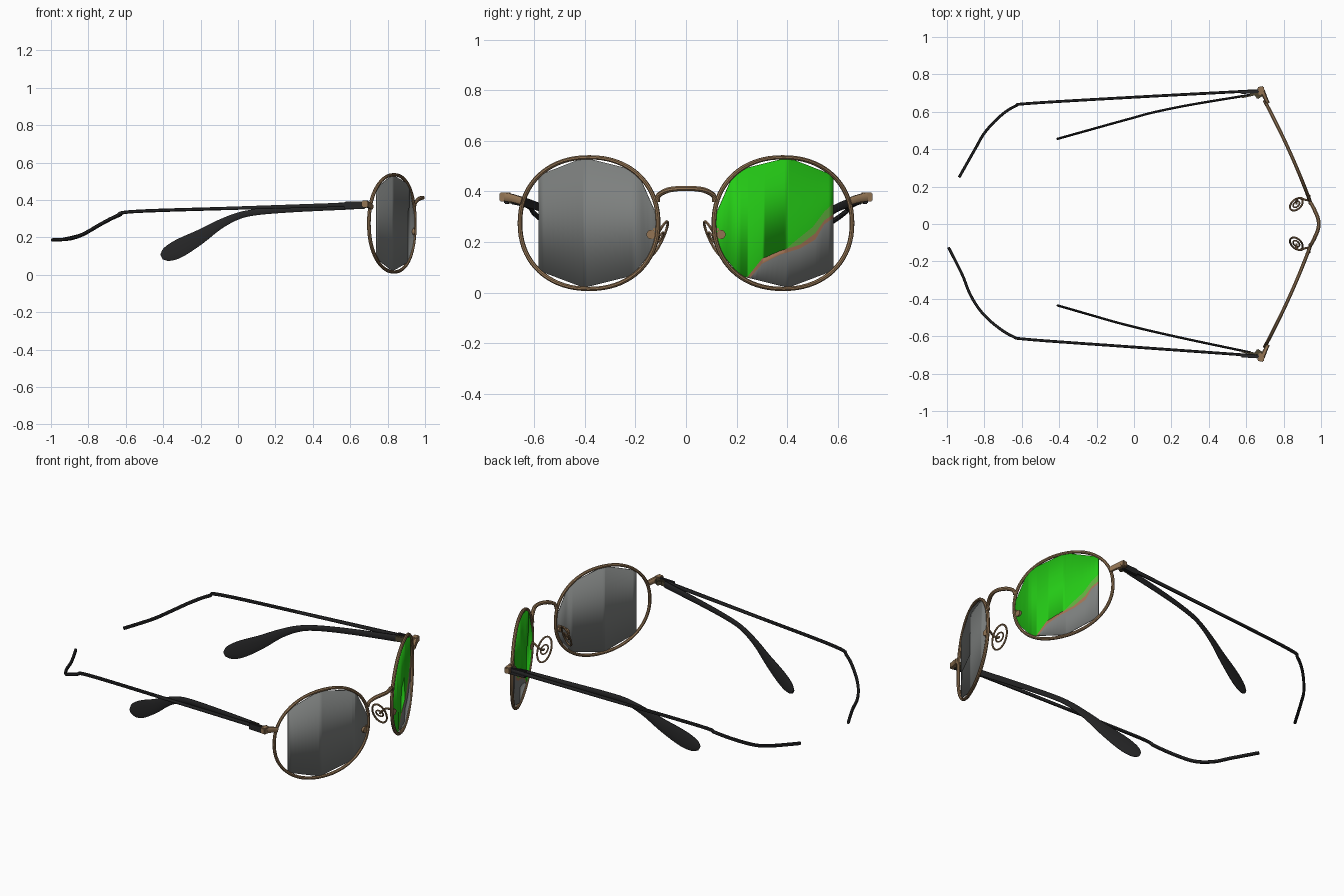
import bpy, bmesh, math
from mathutils import Vector

if "Cube" in bpy.data.objects:
    bpy.data.objects.remove(bpy.data.objects["Cube"])

def mat(name, r, g, b):
    m = bpy.data.materials.new(name)
    m.diffuse_color = (r, g, b, 1)
    m.use_nodes = True
    m.node_tree.nodes["Principled BSDF"].inputs["Base Color"].default_value = m.diffuse_color
    return m

bronze = mat("bronze", .29, .175, .088)
black = mat("soft_black", .02, .02, .021)
olive = mat("olive_brown", .075, .06, .03)
grey = mat("lens_grey", .205, .215, .21)
green = mat("lens_green", .018, .60, .008)
light_green = mat("lens_light_green", .12, .42, .05)
brown = mat("lens_brown", .36, .17, .09)

def finish(name, bm, mats, angle=40):
    bmesh.ops.recalc_face_normals(bm, faces=bm.faces)
    me = bpy.data.meshes.new(name)
    bm.to_mesh(me)
    bm.free()
    ob = bpy.data.objects.new(name, me)
    bpy.context.collection.objects.link(ob)
    for m in mats:
        me.materials.append(m)
    bpy.ops.object.select_all(action='DESELECT')
    ob.select_set(True)
    bpy.context.view_layer.objects.active = ob
    bpy.ops.object.shade_smooth_by_angle(angle=math.radians(angle))
    return ob

def smooth(pts, n=6):
    """Catmull-Rom through tuples of any length."""
    out = []
    for i in range(len(pts) - 1):
        a, b, c, d = (pts[max(i - 1, 0)], pts[i], pts[i + 1], pts[min(i + 2, len(pts) - 1)])
        for k in range(n):
            t = k / n
            out.append(tuple(.5 * (2 * q + (r - p) * t + (2 * p - 5 * q + 4 * r - s) * t * t
                                   + (3 * q - p - 3 * r + s) * t ** 3)
                             for p, q, r, s in zip(a, b, c, d)))
    return out + [tuple(pts[-1])]

def sweep(name, pts, m, up=(0, 0, 1), closed=False, sides=8, power=1.0):
    """pts: (x, y, z, height, thickness) with an oval cross-section."""
    bm, up, n, rings = bmesh.new(), Vector(up), len(pts), []
    for i, p in enumerate(pts):
        a = pts[(i - 1) % n] if closed else pts[max(i - 1, 0)]
        b = pts[(i + 1) % n] if closed else pts[min(i + 1, n - 1)]
        tan = (Vector(b[:3]) - Vector(a[:3])).normalized()
        side = tan.cross(up).normalized()
        v = side.cross(tan)
        ring = []
        for k in range(sides):
            w = 2 * math.pi * (k + .5) / sides
            c, s = math.cos(w), math.sin(w)
            c, s = (math.copysign(abs(q) ** power, q) for q in (c, s))
            ring.append(bm.verts.new(Vector(p[:3]) + side * c * p[4] / 2 + v * s * p[3] / 2))
        rings.append(ring)
    for i in range(n if closed else n - 1):
        r, q = rings[i], rings[(i + 1) % n]
        for k in range(sides):
            j = (k + 1) % sides
            bm.faces.new((r[k], r[j], q[j], q[k]))
    if not closed:
        bm.faces.new(rings[0])
        bm.faces.new(rings[-1])
    return finish(name, bm, [m])

def depth(y):
    """x of the slightly bowed, swept-back front plane."""
    u = abs(y) - .383
    return .822 - .45 * u + .012 * (1 - (u / .28) ** 2)

def lerp(table, y):
    if y <= table[0][0]:
        return table[0][1]
    for (a, p), (b, q) in zip(table, table[1:]):
        if y <= b:
            return p + (q - p) * (y - a) / (b - a)
    return table[-1][1]

# lens outline and painted boundaries as (y, z)
TOP = [(.118, .31), (.194, .482), (.403, .534), (.581, .464)]
BOT = [(.118, .215), (.145, .15), (.213, .067), (.403, .02), (.581, .087)]
B1 = [(.24, .0), (.245, .05), (.30, .115), (.37, .15), (.45, .175), (.51, .21), (.545, .27), (.581, .295)]
B2 = [(.23, .0), (.24, .06), (.30, .135), (.37, .165), (.45, .19), (.51, .235), (.545, .285), (.581, .31)]
B3 = [(.23, .0), (.24, .06), (.30, .135), (.39, .17), (.45, .22), (.50, .26), (.545, .32), (.581, .355)]

def lens(name, sgn, painted):
    bm = bmesh.new()
    tables = [BOT, B1, B2, B3, TOP] if painted else [BOT, TOP]
    ys = sorted({p[0] for t in tables for p in t} | {.118 + .463 * i / 24 for i in range(25)})
    cols = []
    for y in ys:
        lo, hi = lerp(BOT, y), lerp(TOP, y)
        zs = [min(max(lerp(t, y), lo), hi) for t in tables]
        cols.append([bm.verts.new((depth(y), sgn * y, z)) for z in zs])
    for a, b in zip(cols, cols[1:]):
        for k in range(len(tables) - 1):
            if a[k + 1].co.z - a[k].co.z + b[k + 1].co.z - b[k].co.z > 1e-5:
                f = bm.faces.new((a[k], b[k], b[k + 1], a[k + 1]))
                f.material_index = k
    bmesh.ops.remove_doubles(bm, verts=bm.verts, dist=1e-5)
    ob = finish(name, bm, [grey, brown, light_green, green] if painted else [grey])
    s = ob.modifiers.new("thickness", 'SOLIDIFY')
    s.thickness, s.offset = .005, 0

def block(name, centre, size, angle, m):
    bm = bmesh.new()
    bmesh.ops.create_cube(bm, size=1)
    for v in bm.verts:
        x, y, z = (v.co[i] * size[i] for i in range(3))
        c, s = math.cos(angle), math.sin(angle)
        v.co = (centre[0] + x * c - y * s, centre[1] + x * s + y * c, centre[2] + z)
    bmesh.ops.bevel(bm, geom=bm.edges[:], offset=.004, segments=2, affect='EDGES')
    finish(name, bm, [m])

lens("left_lens", -1, False)
lens("right_lens", 1, True)

for s, side in ((-1, "left"), (1, "right")):
    # rim
    rim = []
    for i in range(72):
        w = 2 * math.pi * i / 72
        c, q = (math.copysign(abs(f) ** (2 / 2.15), f) for f in (math.cos(w), math.sin(w)))
        y = .383 + .273 * c
        rim.append((depth(y), s * y, .275 + .26 * q, .02, .018))
    sweep(side + "_rim", rim, bronze, up=(1, s * .45, 0), closed=True)

    # end piece and hinge
    sweep(side + "_end_piece", smooth([(.715, s * .648, .362, .03, .02), (.70, s * .68, .372, .032, .024),
          (.685, s * .712, .378, .036, .03)], 4), bronze, power=.6)
    block(side + "_end_cap", (.68, s * .713, .378), (.034, .044, .036), s * .15, bronze)
    block(side + "_hinge_outer", (.625, s * .707, .372), (.11, .018, .042), s * .06, black)
    block(side + "_hinge_inner", (.615, s * .688, .370), (.085, .014, .034), s * .22, olive)
    block(side + "_hinge_knuckle", (.668, s * .69, .372), (.04, .03, .028), s * .6, olive)

    # nose pad: screw disc, wire arm, ring
    bm = bmesh.new()
    bmesh.ops.create_cone(bm, cap_ends=True, segments=20, radius1=.018, radius2=.018, depth=.016)
    for v in bm.verts:
        v.co = (.936 + v.co.z, s * (.138 + v.co.y), .23 + v.co.x)
    finish(side + "_pad_screw", bm, [bronze])
    sweep(side + "_pad_arm", smooth([(.945, s * .125, .25, .012, .012), (.915, s * .13, .245, .012, .012),
          (.885, s * .14, .235, .012, .012), (.868, s * .125, .22, .012, .012),
          (.87, s * .105, .215, .012, .012)]), bronze)
    ring = []
    for i in range(32):
        w = 2 * math.pi * i / 32
        c, q = math.cos(w), math.sin(w)
        ring.append((.868 + .034 * c, s * (.105 + .014 * c - .03 * q), .215 + .066 * q, .011, .011))
    sweep(side + "_pad_ring", ring, bronze, up=(-.35, s * .9, .38), closed=True, sides=6)
    inner = [(.868 + (p[0] - .868) * .5, s * .105 + (p[1] - s * .105) * .5,
              .215 + (p[2] - .215) * .35, .009, .009) for p in ring]
    sweep(side + "_pad_core", inner, bronze, up=(-.35, s * .9, .38), closed=True, sides=6)

# bridge
sweep("bridge", smooth([(.942, -.112, .36, .02, .02), (.948, -.108, .385, .02, .02), (.965, -.075, .404, .022, .022),
      (.982, -.035, .411, .022, .022), (.988, 0, .412, .022, .022), (.982, .035, .411, .022, .022),
      (.965, .075, .404, .022, .022), (.948, .108, .385, .02, .02), (.942, .112, .36, .02, .02)]), bronze)

# long temples: plan path (x, y) and shared height by x
HEIGHT = [(-1, .186), (-.95, .187), (-.89, .193), (-.82, .22), (-.74, .267), (-.66, .31),
          (-.58, .337), (-.5, .341), (.68, .378)]
PLAN = {"right": [(.66, .713), (0, .678), (-.555, .645), (-.635, .63), (-.715, .577), (-.797, .49),
                  (-.85, .40), (-.935, .25)],
        "left": [(.66, -.705), (0, -.658), (-.555, -.618), (-.65, -.6), (-.743, -.54), (-.82, -.465),
                 (-.877, -.374), (-.92, -.267), (-.992, -.125)]}
for side, path in PLAN.items():
    pts = [(x, y, lerp(HEIGHT, x), .024 if x > 0 else .019, .016) for x, y in path]
    sweep(side + "_long_temple", smooth(pts), black, power=.75)

# inner temples ending in paddle tips: (x, z, height)
PADDLE = [(.62, .37, .042), (.3, .352, .036), (.1, .335, .034), (0, .314, .038), (-.1, .268, .052),
          (-.2, .205, .078), (-.28, .16, .097), (-.34, .128, .098), (-.385, .107, .074), (-.408, .096, .03)]
INNER = {"right": [(-.41, .455), (-.07, .55), (.17, .615), (.595, .687), (.7, .70)],
         "left": [(-.41, -.435), (-.07, -.533), (.165, -.59), (.595, -.682), (.7, -.70)]}
for side, plan in INNER.items():
    pts = [(x, lerp(plan, x), z, h, .013) for x, z, h in PADDLE]
    sweep(side + "_paddle_temple", smooth(pts), black, sides=12)
